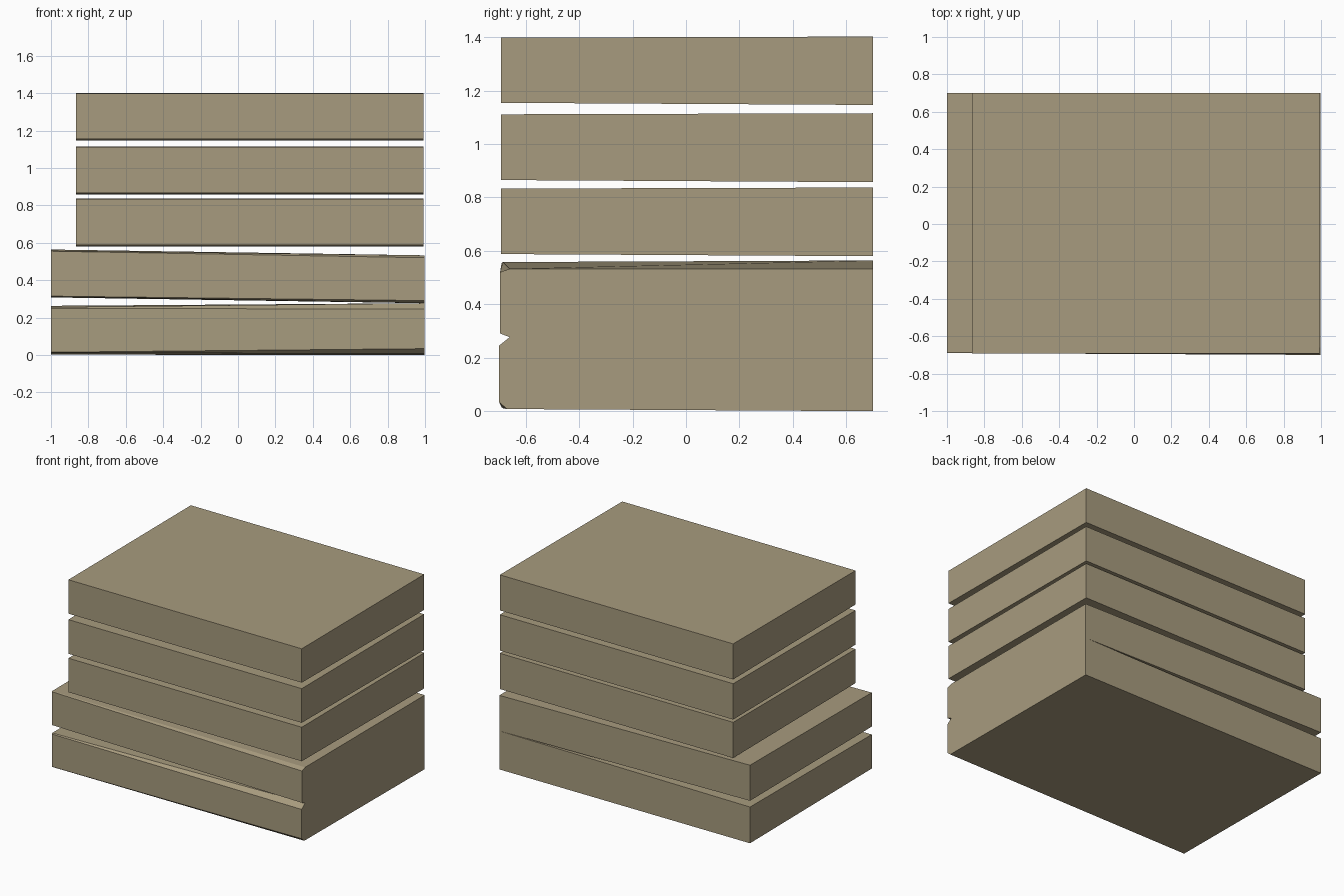
import bpy, bmesh

if "Cube" in bpy.data.objects:
    bpy.data.objects.remove(bpy.data.objects["Cube"])

mat = bpy.data.materials.new("khaki_stone")
mat.diffuse_color = (0.39, 0.33, 0.21, 1)
mat.use_nodes = True
mat.node_tree.nodes["Principled BSDF"].inputs["Base Color"].default_value = mat.diffuse_color


def prism(name, x0, x1, left, right):
    """Loft between two (y, z) end profiles with matching point counts."""
    bm = bmesh.new()
    a = [bm.verts.new((x0, y, z)) for y, z in left]
    b = [bm.verts.new((x1, y, z)) for y, z in right]
    n = len(a)
    bm.faces.new(a)
    bm.faces.new(b[::-1])
    for i in range(n):
        j = (i + 1) % n
        bm.faces.new((a[i], b[i], b[j], a[j]))
    bmesh.ops.recalc_face_normals(bm, faces=bm.faces)
    me = bpy.data.meshes.new(name)
    bm.to_mesh(me)
    bm.free()
    me.materials.append(mat)
    bpy.context.collection.objects.link(bpy.data.objects.new(name, me))


# three shorter upper slabs, slightly thicker toward the back
for name, z0, z1 in (("upper_slab_top", 1.15, 1.40),
                     ("upper_slab_middle", 0.861, 1.113),
                     ("upper_slab_low", 0.584, 0.835)):
    p = [(-0.693, z0 + 0.004), (0.70, z0 - 0.004), (0.70, z1 + 0.002), (-0.693, z1 - 0.002)]
    prism(name, -0.866, 0.993, p, p)

# tilted slab, its front edges worn toward the right end
prism("tilted_slab", -1.0, 0.997,
      [(-0.69, 0.315), (-0.685, 0.313), (0.70, 0.308), (0.70, 0.564), (-0.685, 0.558), (-0.69, 0.555)],
      [(-0.696, 0.291), (-0.66, 0.277), (0.70, 0.277), (0.70, 0.533), (-0.66, 0.533), (-0.696, 0.52)])

# base slab, rising to meet the tilted slab on the right
prism("base_slab", -1.0, 0.997,
      [(-0.69, 0.015), (-0.685, 0.011), (0.70, 0.002), (0.70, 0.263), (-0.685, 0.256), (-0.69, 0.25)],
      [(-0.70, 0.034), (-0.67, 0.008), (0.70, 0.0), (0.70, 0.277), (-0.66, 0.277), (-0.70, 0.245)])
